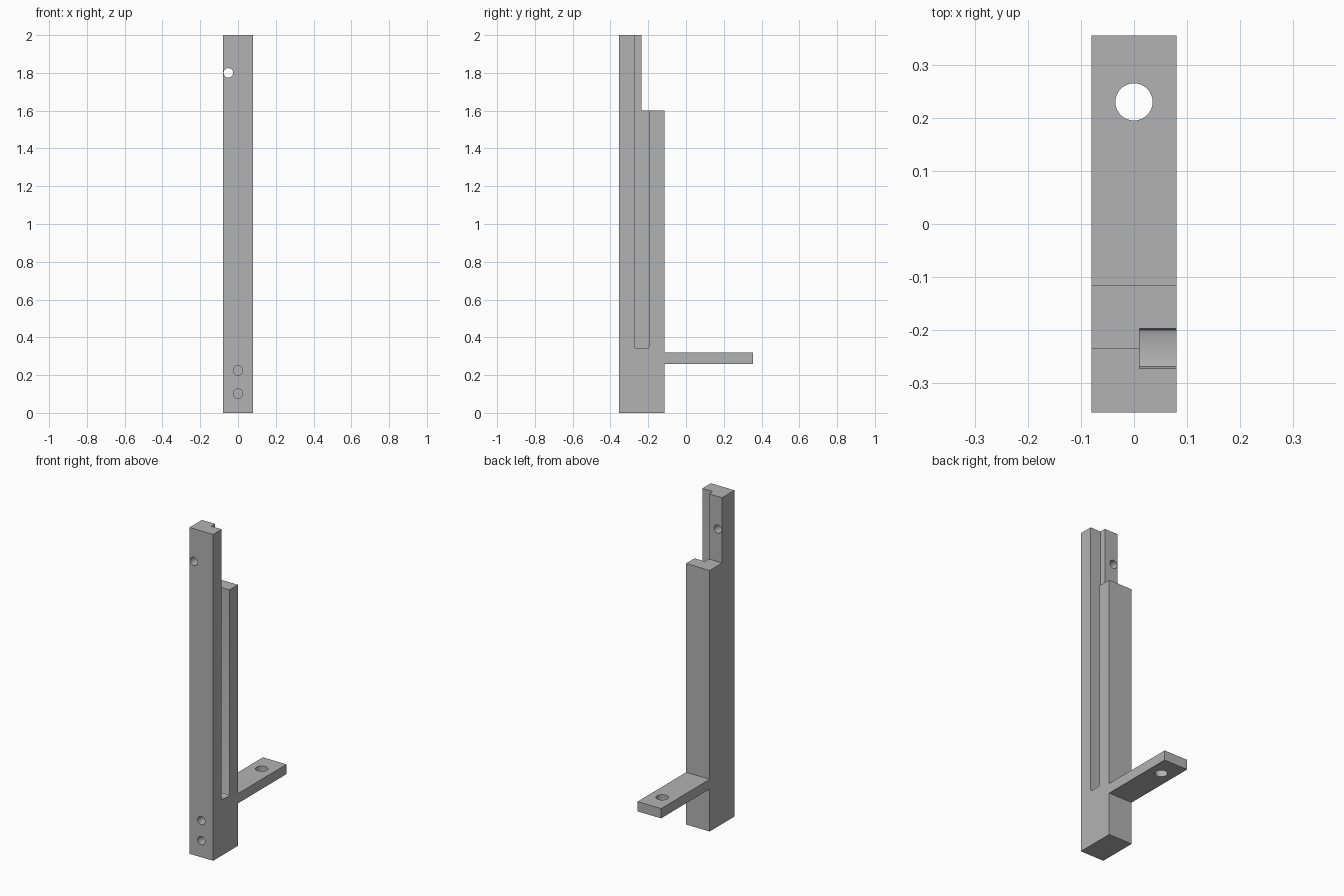
import bpy
import bmesh
from math import radians
from mathutils import Matrix, Vector

default = bpy.data.objects.get("Cube")
if default:
    bpy.data.objects.remove(default, do_unlink=True)

HALF_W = 0.08
FRONT, STEP, REAR, TIP = -0.355, -0.235, -0.115, 0.355

grey = bpy.data.materials.new("plain grey")
grey.use_nodes = True
colour = (0.45, 0.45, 0.45, 1)
grey.diffuse_color = colour
grey.node_tree.nodes["Principled BSDF"].inputs["Base Color"].default_value = colour


def make_object(name, bm):
    bmesh.ops.recalc_face_normals(bm, faces=bm.faces)
    mesh = bpy.data.meshes.new(name)
    bm.to_mesh(mesh)
    bm.free()
    mesh.materials.append(grey)
    obj = bpy.data.objects.new(name, mesh)
    bpy.context.collection.objects.link(obj)
    return obj


def extrude_x(name, profile, x0, x1):
    """Side profile of (y, z) points, extruded from x0 to x1."""
    bm = bmesh.new()
    face = bm.faces.new([bm.verts.new((x0, y, z)) for y, z in profile])
    result = bmesh.ops.extrude_face_region(bm, geom=[face])
    verts = [v for v in result["geom"] if isinstance(v, bmesh.types.BMVert)]
    bmesh.ops.translate(bm, verts=verts, vec=(x1 - x0, 0, 0))
    return make_object(name, bm)


def drill(name, start, end, radius):
    """Round cutter running from start to end."""
    a, b = Vector(start), Vector(end)
    turn = (b - a).to_track_quat("Z", "Y").to_matrix().to_4x4()
    bm = bmesh.new()
    bmesh.ops.create_cone(bm, cap_ends=True, segments=40, radius1=radius,
                          radius2=radius, depth=(b - a).length,
                          matrix=Matrix.Translation((a + b) / 2) @ turn)
    return make_object(name, bm)


# Stepped post with the rear arm, as one side profile
body = extrude_x("post_with_arm", [
    (FRONT, 0), (REAR, 0), (REAR, 0.26), (TIP, 0.26), (TIP, 0.32),
    (REAR, 0.32), (REAR, 1.6), (STEP, 1.6), (STEP, 2), (FRONT, 2),
], -HALF_W, HALF_W)

# Long side groove with eased lower corners, and the screw holes
y0, y1, z0, r = -0.272, -0.197, 0.34, 0.01
cutters = [
    extrude_x("groove_cutter", [
        (y0, 2.1), (y0, z0 + r), (y0 + r * 0.3, z0 + r * 0.3), (y0 + r, z0),
        (y1 - r, z0), (y1 - r * 0.3, z0 + r * 0.3), (y1, z0 + r), (y1, 2.1),
    ], 0.01, HALF_W + 0.1),
    drill("upper_hole_cutter", (-0.051, -0.5, 1.8), (-0.051, 0, 1.8), 0.025),
    drill("arm_hole_cutter", (0, 0.23, 0.2), (0, 0.23, 0.4), 0.035),
]
for z in (0.102, 0.225):
    cutters.append(drill("lower_hole_cutter", (0, -0.5, z), (0, -0.22, z), 0.025))

bpy.context.view_layer.objects.active = body
body.select_set(True)
for cutter in cutters:
    mod = body.modifiers.new("cut", "BOOLEAN")
    mod.operation = "DIFFERENCE"
    mod.solver = "EXACT"
    mod.object = cutter
    bpy.ops.object.modifier_apply(modifier=mod.name)
    bpy.data.objects.remove(cutter, do_unlink=True)

bpy.ops.object.shade_smooth_by_angle(angle=radians(30))
